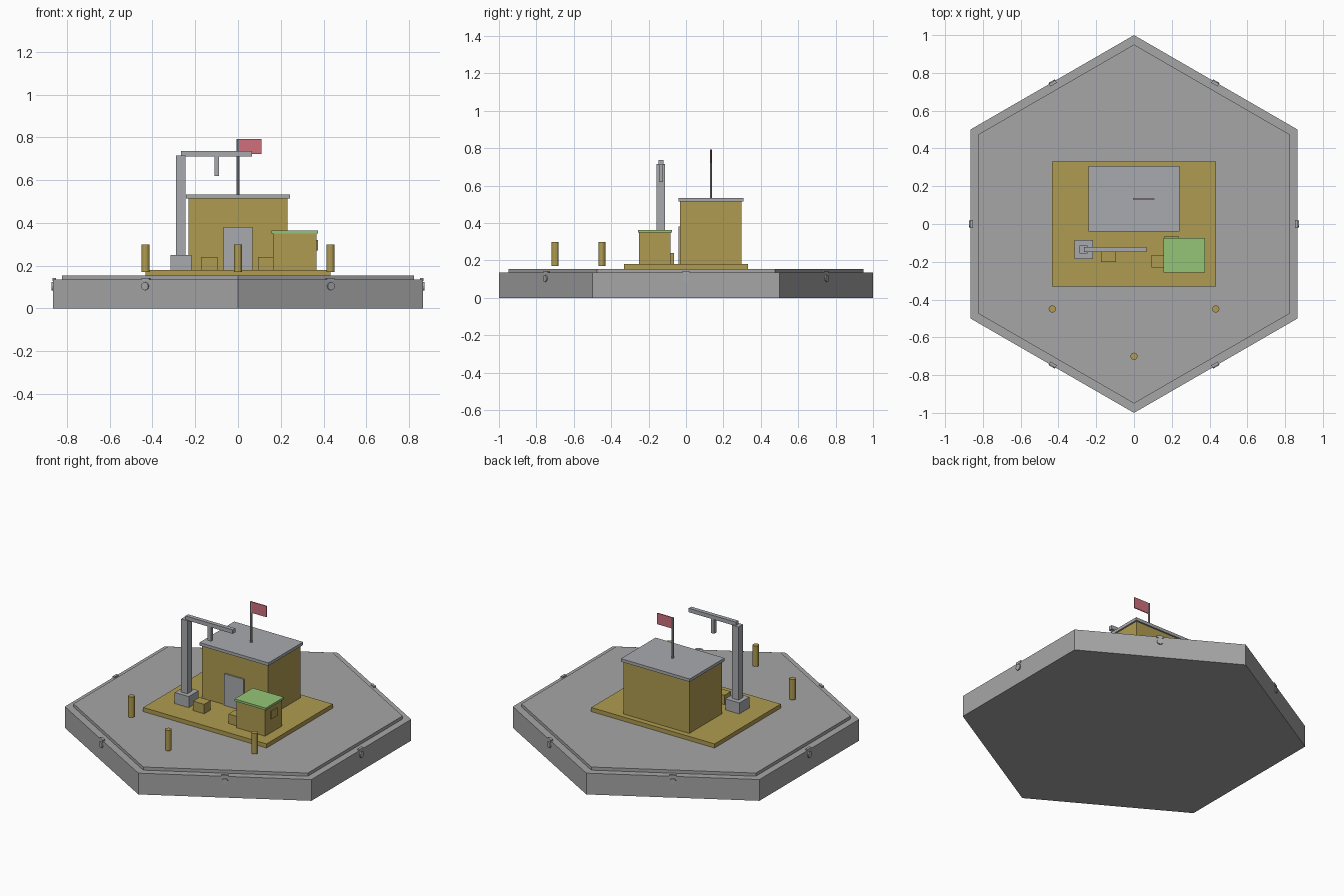
import bpy, bmesh, math
from mathutils import Matrix, Vector

old = bpy.data.objects.get("Cube")
if old:
    bpy.data.objects.remove(old, do_unlink=True)


def material(name, rgb):
    m = bpy.data.materials.new(name)
    m.use_nodes = True
    m.diffuse_color = (*rgb, 1)
    node = next(n for n in m.node_tree.nodes if n.type == 'BSDF_PRINCIPLED')
    node.inputs["Base Color"].default_value = (*rgb, 1)
    return m


stone = material("stone grey", (0.38, 0.38, 0.385))
metal = material("metal grey", (0.39, 0.40, 0.42))
sand = material("sand gold", (0.43, 0.33, 0.08))
green = material("roof green", (0.30, 0.56, 0.18))
red = material("flag red", (0.62, 0.16, 0.20))


def finish(name, bm, mat):
    bmesh.ops.recalc_face_normals(bm, faces=bm.faces)
    mesh = bpy.data.meshes.new(name)
    bm.to_mesh(mesh)
    bm.free()
    mesh.materials.append(mat)
    ob = bpy.data.objects.new(name, mesh)
    bpy.context.collection.objects.link(ob)
    return ob


def box(name, mat, x, y, z, turn=0):
    """Box from (min, max) ranges, optionally turned about the world z axis."""
    bm = bmesh.new()
    bmesh.ops.create_cube(bm, size=1)
    size = Vector((x[1] - x[0], y[1] - y[0], z[1] - z[0]))
    mid = Vector((sum(x), sum(y), sum(z))) / 2
    bm.transform(Matrix.Rotation(turn, 4, 'Z') @ Matrix.Translation(mid) @ Matrix.Diagonal((*size, 1)))
    return finish(name, bm, mat)


def prism(name, mat, sides, radius, z, at=(0, 0), start=0, matrix=None):
    """Upright prism with its first corner at the start angle."""
    bm = bmesh.new()
    ring = []
    for i in range(sides):
        a = start + i * math.tau / sides
        ring.append(bm.verts.new((at[0] + radius * math.cos(a), at[1] + radius * math.sin(a), z[0])))
    face = bm.faces.new(ring)
    top = bmesh.ops.extrude_face_region(bm, geom=[face])
    verts = [v for v in top["geom"] if isinstance(v, bmesh.types.BMVert)]
    bmesh.ops.translate(bm, verts=verts, vec=(0, 0, z[1] - z[0]))
    if matrix:
        bm.transform(matrix)
    return finish(name, bm, mat)


# Hexagonal platform with a raised deck
prism("platform", stone, 6, 1.0, (0, 0.135), start=math.pi / 2)
prism("deck", stone, 6, 0.95, (0.13, 0.155), start=math.pi / 2)

# Bolt and small cleat at the middle of each platform side
for i in range(6):
    turn = i * math.pi / 3
    outward = (Matrix.Rotation(turn, 4, 'Z') @ Matrix.Translation((0.855, 0, 0.104))
               @ Matrix.Rotation(math.pi / 2, 4, 'Y'))
    prism("side_bolt", metal, 12, 0.019, (0, 0.018), matrix=outward)
    box("edge_cleat", metal, (0.852, 0.868), (-0.02, 0.02), (0.128, 0.143), turn)

# Foundation pad and main building
box("foundation_pad", sand, (-0.433, 0.433), (-0.332, 0.332), (0.15, 0.181))
box("main_building", sand, (-0.232, 0.232), (-0.032, 0.298), (0.18, 0.515))
box("main_roof", metal, (-0.242, 0.242), (-0.041, 0.308), (0.514, 0.533))
box("door", metal, (-0.068, 0.068), (-0.041, -0.032), (0.18, 0.382))

# Flag on the roof
prism("flag_pole", metal, 8, 0.006, (0.53, 0.792), at=(0, 0.133))
box("flag", red, (0.005, 0.109), (0.130, 0.136), (0.722, 0.792))

# Small booth with a side window
box("booth", sand, (0.164, 0.366), (-0.25, -0.083), (0.18, 0.352))
box("booth_roof", green, (0.156, 0.375), (-0.257, -0.074), (0.350, 0.364))
box("booth_window", sand, (0.366, 0.373), (-0.196, -0.138), (0.270, 0.320))

# Crane
box("crane_base", metal, (-0.316, -0.217), (-0.184, -0.084), (0.18, 0.251))
box("crane_post", metal, (-0.289, -0.245), (-0.157, -0.113), (0.25, 0.715))
box("crane_arm", metal, (-0.266, 0.066), (-0.147, -0.121), (0.711, 0.736))
box("crane_hook", metal, (-0.111, -0.089), (-0.145, -0.123), (0.62, 0.712))

# Crates
for x, y in ((-0.135, -0.17), (0.132, -0.197), (0.198, -0.097)):
    box("crate", sand, (x - 0.039, x + 0.039), (y - 0.032, y + 0.032), (0.18, 0.241))

# Bollards
for at in ((-0.433, -0.45), (0.433, -0.45), (0, -0.7)):
    prism("bollard", sand, 12, 0.019, (0.17, 0.30), at=at)
